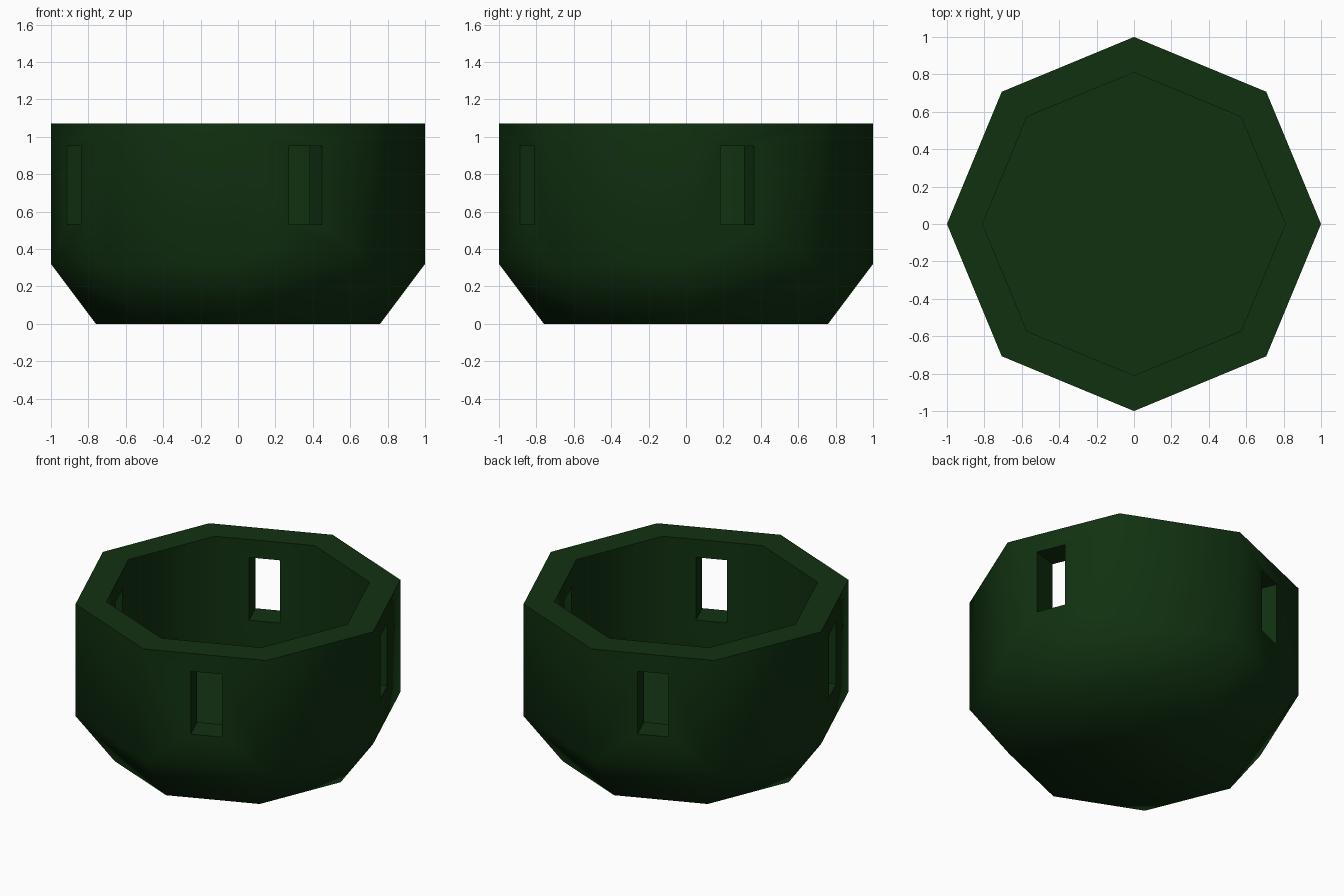
import bpy, bmesh
from math import cos, sin, pi, radians

cube = bpy.data.objects.get("Cube")
if cube:
    bpy.data.objects.remove(cube, do_unlink=True)

SIDES = 8
green = bpy.data.materials.new("dark_green")
green.use_nodes = True
color = (0.0055, 0.031, 0.0055, 1)
green.diffuse_color = color
green.node_tree.nodes["Principled BSDF"].inputs["Base Color"].default_value = color

# Octagonal bowl: outer wall with tapered foot, flat rim, inner wall and floor
profile = [(0.76, 0), (1, 0.32), (1, 1.07), (0.81, 1.07), (0.81, 0.32)]
bm = bmesh.new()
rings = [[bm.verts.new((r * cos(2 * pi * i / SIDES), r * sin(2 * pi * i / SIDES), z))
          for i in range(SIDES)] for r, z in profile]
for low, high in zip(rings, rings[1:]):
    for i in range(SIDES):
        j = (i + 1) % SIDES
        bm.faces.new((low[i], low[j], high[j], high[i]))
bm.faces.new(rings[0][::-1])
bm.faces.new(rings[-1])
bmesh.ops.recalc_face_normals(bm, faces=bm.faces[:])
mesh = bpy.data.meshes.new("bowl")
bm.to_mesh(mesh)
bm.free()
mesh.materials.append(green)
bowl = bpy.data.objects.new("bowl", mesh)
bpy.context.collection.objects.link(bowl)
bpy.context.view_layer.objects.active = bowl
bowl.select_set(True)


def cut_window_pair(angle, center):
    """Cut two opposite windows with one long bar through the bowl."""
    bpy.ops.mesh.primitive_cube_add(size=1, location=(*center, 0.74),
                                    rotation=(0, 0, radians(angle)))
    bar = bpy.context.object
    bar.name = "window_cutter"
    bar.scale = (3, 0.192, 0.42)
    bar.hide_render = True
    bar.data.materials.append(green)
    cut = bowl.modifiers.new("window", 'BOOLEAN')
    cut.object = bar
    cut.operation = 'DIFFERENCE'
    cut.solver = 'EXACT'
    bpy.ops.object.select_all(action='DESELECT')
    bowl.select_set(True)
    bpy.context.view_layer.objects.active = bowl
    bpy.ops.object.modifier_apply(modifier=cut.name)
    bpy.data.objects.remove(bar, do_unlink=True)


# Four windows, as two crossing pairs
cut_window_pair(18, (0.005, -0.012))
cut_window_pair(-67.2, (0.004, 0))

# Soft octagon corners, crisp rim and window edges
bpy.ops.object.shade_smooth_by_angle(angle=radians(60))
